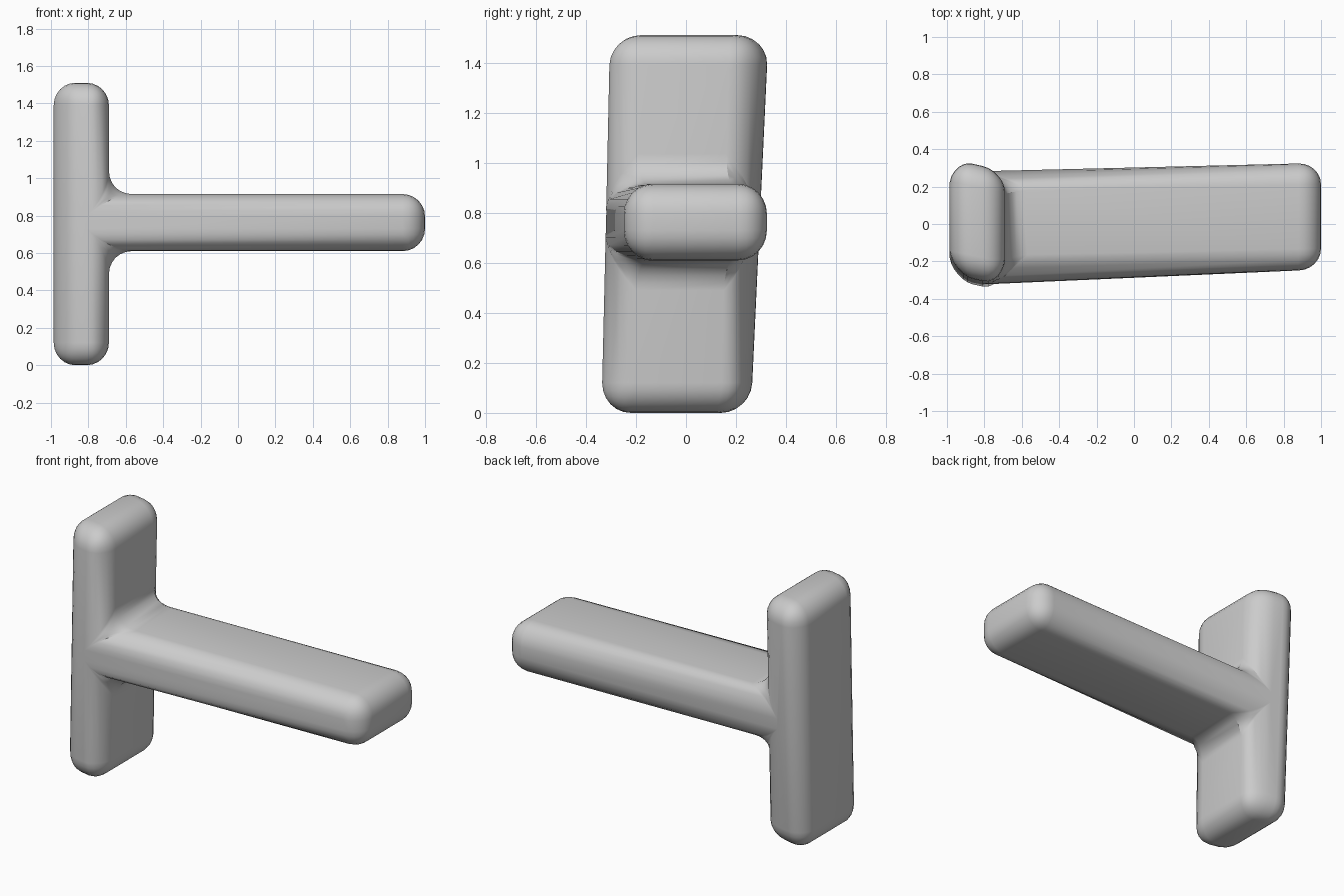
import bpy, bmesh

if "Cube" in bpy.data.objects:
    bpy.data.objects.remove(bpy.data.objects["Cube"])

# T-shaped outline in the xz plane: upright plate plus horizontal bar
OUTLINE = [(-0.99, 0.0), (-0.69, 0.0), (-0.69, 0.61), (1.0, 0.61),
           (1.0, 0.915), (-0.69, 0.915), (-0.69, 1.51), (-0.99, 1.51)]
HALF = 0.3


def clamp(t, lo=0.0, hi=1.0):
    return max(lo, min(hi, t))


bm = bmesh.new()
front = bm.faces.new([bm.verts.new((x, -HALF, z)) for x, z in OUTLINE])
ext = bmesh.ops.extrude_face_region(bm, geom=[front], use_keep_orig=True)
for v in ext["geom"]:
    if isinstance(v, bmesh.types.BMVert):
        v.co.y = HALF
bmesh.ops.recalc_face_normals(bm, faces=bm.faces)

# Soft rounding of every edge, including the inner fillets
bmesh.ops.bevel(bm, geom=bm.edges[:], offset=0.12, offset_type='OFFSET',
                segments=6, profile=0.5, affect='EDGES', clamp_overlap=True)
bmesh.ops.triangulate(bm, faces=[f for f in bm.faces if len(f.verts) > 4])

for v in bm.verts:
    x, y, z = v.co
    # Blend from plate (1) to bar (0)
    w = clamp((-0.58 - x) / 0.22)
    w = w * w * (3 - 2 * w)
    # Plate: leaning, a little wider at the top, sides skewed
    s = clamp((x + 0.84) / 0.15, -1, 1)
    plate_y = y * (0.97 + 0.06 * z / 1.51) - 0.04 + 0.035 * z - 0.03 * s
    # Bar: drifts towards the back at its free end
    bar_y = y * 0.953 + 0.005 + 0.035 * (x + 0.69) / 1.69
    v.co.y = w * plate_y + (1 - w) * bar_y
    # Plate: outer corners drawn in
    if x < -0.84:
        v.co.x += 0.03 * clamp((abs(y) - 0.1) / 0.2) ** 2 * -s

mesh = bpy.data.meshes.new("t_support")
bm.to_mesh(mesh)
bm.free()
obj = bpy.data.objects.new("t_support", mesh)
bpy.context.collection.objects.link(obj)
bpy.context.view_layer.objects.active = obj
obj.select_set(True)
bpy.ops.object.shade_smooth_by_angle()
